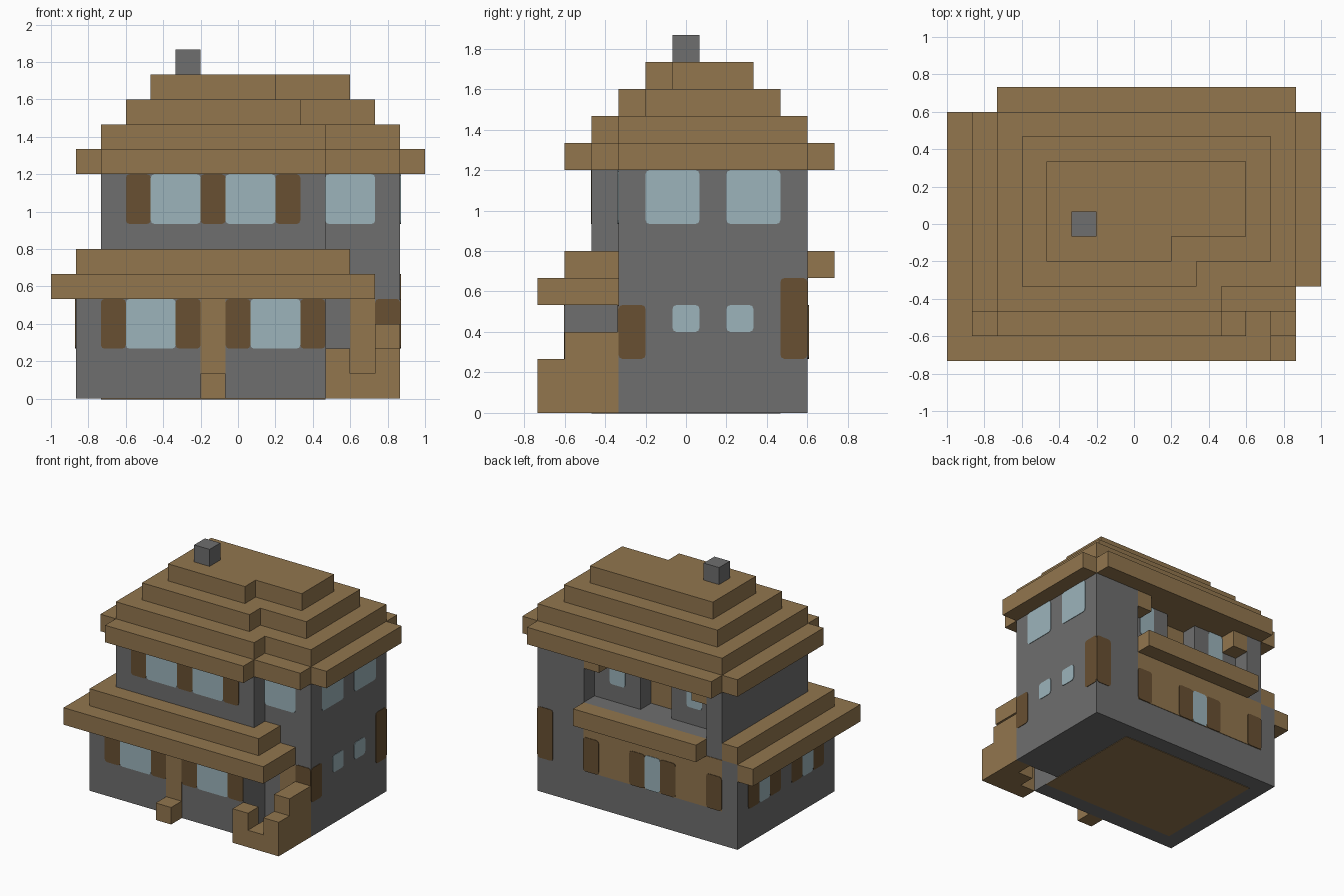
import bpy
import bmesh
from mathutils import Vector

default_cube = bpy.data.objects.get("Cube")
if default_cube:
    bpy.data.objects.remove(default_cube, do_unlink=True)

# Everything sits on a grid of equal blocks
UNIT = 2 / 15
ORIGIN = Vector((-1.0, -11 * UNIT / 2, 0.0))
THIN = 0.03          # plate thickness, in blocks


def make_material(name, colour):
    material = bpy.data.materials.new(name)
    material.use_nodes = True
    material.diffuse_color = (*colour, 1)
    shader = material.node_tree.nodes["Principled BSDF"]
    shader.inputs["Base Color"].default_value = (*colour, 1)
    shader.inputs["Roughness"].default_value = 0.9
    return material


timber = make_material("timber_brown", (0.287, 0.181, 0.076))
stone = make_material("stone_grey", (0.156, 0.156, 0.156))
glass = make_material("glass_blue", (0.332, 0.456, 0.497))
shutter = make_material("shutter_dark_brown", (0.138, 0.08, 0.032))


def finish(name, bm, material):
    bmesh.ops.recalc_face_normals(bm, faces=bm.faces)
    mesh = bpy.data.meshes.new(name)
    bm.to_mesh(mesh)
    bm.free()
    mesh.materials.append(material)
    bpy.context.collection.objects.link(bpy.data.objects.new(name, mesh))


def prism(name, outline, low, high, material):
    """Extrude a plan outline, given in blocks, between two heights."""
    bm = bmesh.new()
    base = [bm.verts.new(ORIGIN + Vector((x, y, low)) * UNIT) for x, y in outline]
    face = bm.faces.new(base)
    extruded = bmesh.ops.extrude_face_region(bm, geom=[face])["geom"]
    tops = [item for item in extruded if isinstance(item, bmesh.types.BMVert)]
    bmesh.ops.translate(bm, verts=tops, vec=(0, 0, (high - low) * UNIT))
    finish(name, bm, material)


def box(name, xs, ys, zs, material, round_axis=None):
    """Block-grid box; round_axis softens the corners seen along that axis."""
    bm = bmesh.new()
    bmesh.ops.create_cube(bm, size=1)
    for vert in bm.verts:
        place = [s[0] if c < 0 else s[1] for c, s in zip(vert.co, (xs, ys, zs))]
        vert.co = ORIGIN + Vector(place) * UNIT
    if round_axis is not None:
        edges = [e for e in bm.edges
                 if abs((e.verts[0].co - e.verts[1].co)[round_axis]) > 1e-5]
        bmesh.ops.bevel(bm, geom=edges, offset=0.02, segments=2, profile=0.5,
                        affect='EDGES')
    finish(name, bm, material)


def panel(name, side, wall, span, zs, material, rounded=True):
    """Thin plate on a wall that faces front, back, left or right."""
    out = wall + (THIN if side in ("back", "right") else -THIN)
    depth = (min(wall, out), max(wall, out))
    if side in ("front", "back"):
        box(name, span, depth, zs, material, 1 if rounded else None)
    else:
        box(name, depth, span, zs, material, 0 if rounded else None)


def panels(name, side, wall, starts, width, zs, material):
    for start in starts:
        panel(name, side, wall, (start, start + width), zs, material)


def stepped(left, front, right, back, notch):
    """Plan whose front right corner is set back by one block."""
    return [(left, front), (notch, front), (notch, front + 1),
            (right, front + 1), (right, back), (left, back)]


# Stone walls
box("ground_floor", (1, 11), (1, 10), (0, 5), stone)
box("balcony_floor", (2, 11), (2, 10), (5, 6), stone)
box("tower", (11, 14), (3, 10), (0, 9), stone)
prism("upper_floor", [(2, 2), (11, 2), (11, 9), (8, 9), (8, 8), (6, 8),
                      (6, 9), (3, 9), (3, 10), (2, 10)], 6, 9, stone)
box("floor_boards", (2, 11), (2, 9), (-THIN, 0), timber)

# Lower roof around the front and the left
prism("lower_eave", [(0, 0), (13, 0), (13, 3), (11, 3), (11, 1), (1, 1),
                     (1, 10), (0, 10)], 4, 5, timber)
prism("lower_roof", [(1, 1), (12, 1), (12, 3), (11, 3), (11, 2), (2, 2),
                     (2, 10), (1, 10)], 5, 6, timber)
box("balcony_beam", (3, 11), (10, 11), (5, 6), timber)

# Upper roof: eave with open corners, then shrinking tiers
prism("upper_eave", [(2, 1), (11, 1), (11, 2), (14, 2), (14, 3), (15, 3),
                     (15, 10), (14, 10), (14, 11), (2, 11), (2, 10), (1, 10),
                     (1, 2), (2, 2)], 9, 10, timber)
for tier in range(3):
    plan = stepped(2 + tier, 2 + tier, 14 - tier, 10 - tier, 11 - tier)
    prism("roof_tier", plan, 10 + tier, 11 + tier, timber)
box("chimney", (5, 6), (5, 6), (13, 14), stone)

# Porch steps and front post
box("porch_left_rail", (11, 12), (0, 1), (0, 2), timber)
box("porch_step", (12, 13), (0, 2), (0, 1), timber)
box("porch_right_rail", (13, 14), (0, 1), (0, 2), timber)
box("porch_side_rail", (13, 14), (1, 3), (0, 3), timber)
box("post_foot", (6, 7), (0, 1), (0, 1), timber)
panel("front_post", "front", 1, (6, 7), (1, 4), timber, False)
panel("front_door", "front", 3, (12, 13), (0, 4), timber, False)

LOW, HIGH = (2, 4), (7, 9)

# Front windows and shutters
panels("front_lower_shutter", "front", 1, (2, 5, 7, 10), 1, LOW, shutter)
panels("front_lower_window", "front", 1, (3, 8), 2, LOW, glass)
panels("front_upper_shutter", "front", 2, (3, 6, 9), 1, HIGH, shutter)
panels("front_upper_window", "front", 2, (4, 7), 2, HIGH, glass)
panels("tower_front_window", "front", 3, (11,), 2, HIGH, glass)
panels("door_shutter", "front", 3, (13,), 1, LOW, shutter)

# Tower side
panels("tower_side_window", "right", 14, (4, 7), 2, HIGH, glass)
panels("tower_small_window", "right", 14, (5, 7), 1, (3, 4), glass)
panels("tower_front_corner", "right", 14, (3,), 1, LOW, shutter)
panels("tower_back_corner", "right", 14, (9,), 1, (2, 5), shutter)
panels("tower_back_corner", "back", 10, (13,), 1, (2, 5), shutter)

# Left side
panels("left_shutter", "left", 1, (2, 4, 6, 8), 1, LOW, shutter)
panels("left_window", "left", 1, (3, 7), 1, LOW, glass)

# Back: timber cladding, with shutters and window just proud of it
panel("back_cladding", "back", 10, (2, 11), (2, 5), timber, False)
panels("back_shutter", "back", 10 + THIN, (2, 5, 7, 10), 1, LOW, shutter)
panels("back_window", "back", 10 + THIN, (6,), 1, LOW, glass)

# Balcony door, windows and brackets under the eave
panel("balcony_door", "back", 8, (6, 8), (6, 9), timber, False)
panels("balcony_window", "back", 9, (4, 9), 1, HIGH, glass)
for start in (3, 10):
    box("eave_bracket", (start, start + 1), (9, 10), (8, 9), timber)
